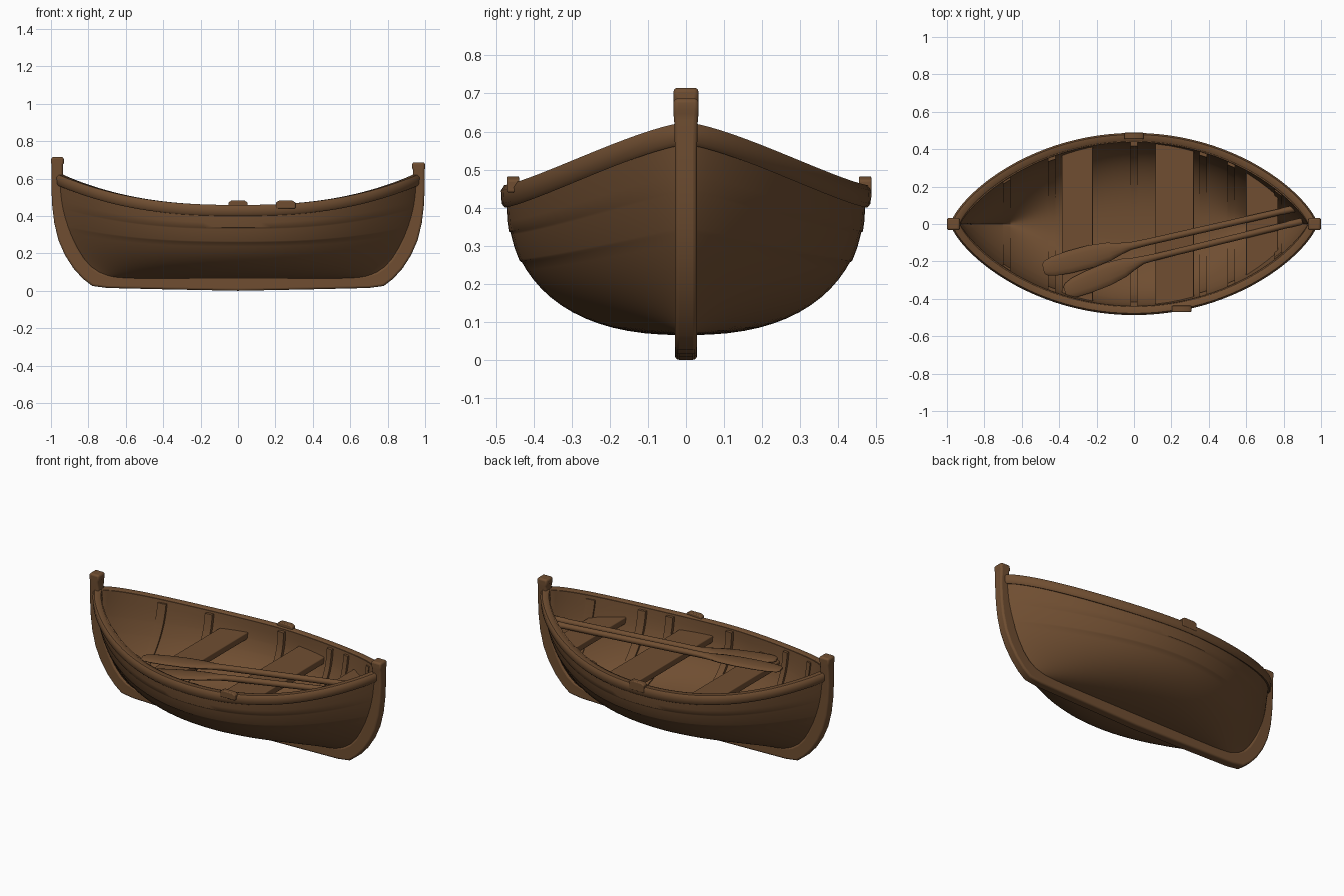
import bpy, bmesh, math
from mathutils import Vector

if "Cube" in bpy.data.objects:
    bpy.data.objects.remove(bpy.data.objects["Cube"])

wood = bpy.data.materials.new("brown wood")
wood.diffuse_color = (0.16, 0.076, 0.031, 1)
wood.use_nodes = True
wood.node_tree.nodes["Principled BSDF"].inputs["Base Color"].default_value = wood.diffuse_color
N = 2.4          # fullness of the hull section
BOTTOM = 0.065   # underside of the hull shell


def loft(name, rings, bevel=0, angle=35):
    """Skin a list of closed point rings, capping both ends."""
    bm = bmesh.new()
    rows = [[bm.verts.new(p) for p in r] for r in rings]
    n = len(rows[0])
    for a, b in zip(rows, rows[1:]):
        for i in range(n):
            bm.faces.new((a[i], a[(i + 1) % n], b[(i + 1) % n], b[i]))
    bm.faces.new(rows[0][::-1])
    bm.faces.new(rows[-1])
    bmesh.ops.recalc_face_normals(bm, faces=bm.faces)
    me = bpy.data.meshes.new(name)
    bm.to_mesh(me)
    bm.free()
    ob = bpy.data.objects.new(name, me)
    bpy.context.collection.objects.link(ob)
    me.materials.append(wood)
    if bevel:
        m = ob.modifiers.new("bevel", 'BEVEL')
        m.width, m.segments, m.limit_method = bevel, 3, 'ANGLE'
        m.angle_limit = math.radians(40)
    bpy.ops.object.select_all(action='DESELECT')
    ob.select_set(True)
    bpy.context.view_layer.objects.active = ob
    bpy.ops.object.shade_smooth_by_angle(angle=math.radians(angle))
    return ob


def sheer(u):
    return 0.455 + 0.165 * abs(u) ** 2.5


def length(v):
    return 0.965 - 0.205 * (1 - v) ** 2.6


def section(u, v, d=0.0, lift=1.0):
    """Half breadth and height of the hull at station u, level v, d inward."""
    s = max(0, 1 - (1 - v) ** N) ** (1 / N)
    shape = max(0, 1 - u * u) ** (0.74 + 0.36 * (1 - v))
    lap = 0
    if d == 0:
        for v0 in (0.5, 0.7):          # overlapping planks
            if v0 <= v < v0 + 0.2:
                lap = 0.004 * (1 - (v - v0) / 0.2)
    y = (0.472 * s + lap) * shape
    z = BOTTOM + v * (sheer(u) - BOTTOM) + lift * d * (1 - v)
    return max(0, y - d * s), z


def half_breadth(x, z):
    u = x / 0.95
    v = (z - BOTTOM) / (sheer(u) - BOTTOM)
    return section(x / length(v), v, 0.001)[0]


levels = sorted([1 - math.cos(i / 18 * math.pi / 2) ** (2 / N) for i in range(19)]
                + [0.49, 0.5, 0.69, 0.7])

# hull shell, thicker at the floor
rings = []
for i in range(49):
    u = math.sin((i / 48 - 0.5) * math.pi)
    out = [(u * length(v), *section(u, v)) for v in levels]
    inn = [(u * (length(v) - 0.02), *section(u, v, 0.034, 1.5)) for v in levels]
    flip = lambda pts: [(x, -y, z) for x, y, z in pts]
    rings.append(flip(out)[::-1] + out[1:] + inn[::-1] + flip(inn)[1:])
loft("hull", rings, angle=40)

# gunwale rails
for side, name in ((1, "gunwale_back"), (-1, "gunwale_front")):
    def rim(t):
        u = 0.997 * math.sin(t)
        return Vector((u * 0.965, section(u, 1)[0], sheer(u)))
    rings = []
    for i in range(49):
        t = (i / 48 - 0.5) * math.pi * 0.98
        p = rim(t)
        q = rim(t + 0.01) - rim(t - 0.01)
        nrm = Vector((-q.y, q.x, 0)).normalized()
        ring = []
        for off, h in ((0.004, -0.055), (0.013, -0.045), (0.015, -0.01), (0.006, 0.004),
                       (-0.025, 0.004), (-0.034, -0.006), (-0.034, -0.04)):
            c = p + nrm * off
            ring.append((c.x, side * max(0, c.y), c.z + h))
        rings.append(ring)
    loft(name, rings, angle=50)

# keel sweeping up into both stem posts: (outer x, outer z, inner x, inner z)
stem = [(0.4, 0.008, 0.4, 0.078), (0.7, 0.015, 0.68, 0.082), (0.78, 0.026, 0.74, 0.1),
        (0.83, 0.065, 0.785, 0.13), (0.88, 0.12, 0.825, 0.175), (0.925, 0.19, 0.86, 0.235),
        (0.96, 0.27, 0.888, 0.3), (0.982, 0.36, 0.908, 0.38), (0.993, 0.45, 0.922, 0.46),
        (0.998, 0.55, 0.932, 0.55), (0.997, 0.63, 0.936, 0.63), (0.997, 0.675, 0.936, 0.675),
        (1.0, 0.684, 0.93, 0.684), (0.998, 0.715, 0.932, 0.715)]


def post_ring(s, ox, oz, ix, iz, k):
    w = 0.029 + 0.002 * max(0, min(k - 9, 2))
    return [(s * ox, -w, oz), (s * ox, w, oz), (s * ix, w, iz), (s * ix, -w, iz)]


left = [post_ring(-1, *p, k) for k, p in enumerate(stem)]
right = [post_ring(1, a, b - 0.028 * (k > 10), c, d - 0.028 * (k > 10), k)
         for k, (a, b, c, d) in enumerate(stem)]
loft("keel_and_stems", left[::-1] + [post_ring(1, 0, 0, 0, 0.078, 0)] + right, 0.011)

# ribs following the inside of the shell
for k, x0 in enumerate((-0.68, -0.44, 0.0, 0.37, 0.52, 0.77)):
    rings = []
    for x in (x0 - 0.02, x0 + 0.02):
        def arc(d):
            pts = []
            for v in levels[:-1] + [0.97]:
                u = max(-0.99, min(0.99, x / length(v)))
                pts.append((x, *section(u, v, d)))
            return [(a, -b, c) for a, b, c in pts][::-1] + pts[1:]
        rings.append(arc(0.02) + arc(0.056)[::-1])
    loft("rib_%d" % (k + 1), rings)

# seats: two at mid height and a higher one near the end
for k, (xa, xb, top) in enumerate(((-0.385, -0.22, 0.386), (0.115, 0.32, 0.386),
                                   (0.6, 0.77, 0.432))):
    rings = []
    for x in (xa, xb):
        y = half_breadth(x, top - 0.02) - 0.018
        rings.append([(x, -y, top - 0.04), (x, y, top - 0.04), (x, y, top), (x, -y, top)])
    loft("seat_%d" % (k + 1), rings, 0.005)


# oars: blade from tip to neck, then a round shaft to the handle
def oar(name, tip, neck, end):
    tip, neck, end = Vector(tip), Vector(neck), Vector(end)
    side = Vector((0, 0, 1)).cross(end - tip).normalized()
    spec = [(tip.lerp(neck, t), w, h) for t, w, h in (
        (0, 0.05, 0.012), (0.03, 0.08, 0.02), (0.12, 0.105, 0.024), (0.3, 0.12, 0.026),
        (0.55, 0.122, 0.027), (0.75, 0.1, 0.029), (0.88, 0.065, 0.032), (1, 0.042, 0.034))]
    spec += [(neck.lerp(end, t), w, w) for t, w in (
        (0.1, 0.036), (0.8, 0.035), (0.9, 0.034), (0.92, 0.038), (0.99, 0.038), (1, 0.028))]
    rings = []
    for c, w, h in spec:
        rings.append([c + side * (w / 2 * math.cos(a)) + Vector((0, 0, h / 2 * math.sin(a)))
                      for a in (j * math.tau / 12 for j in range(12))])
    loft(name, rings, angle=50)


oar("oar_1", (-0.485, -0.24, 0.41), (-0.02, -0.118, 0.424), (0.87, 0.085, 0.46))
oar("oar_2", (-0.37, -0.36, 0.395), (0.05, -0.192, 0.408), (0.9, 0.015, 0.452))

# oarlock blocks on the rails
for name, x, y, low in (("oarlock_back", 0.0, 0.471, 0.425), ("oarlock_front", 0.255, -0.454, 0.44)):
    rings = []
    for dx, top in ((-0.052, 0.472), (-0.035, 0.482), (0.035, 0.482), (0.052, 0.472)):
        rings.append([(x + dx, y - 0.017, low), (x + dx, y + 0.017, low),
                      (x + dx, y + 0.017, top), (x + dx, y - 0.017, top)])
    loft(name, rings, 0.005)
